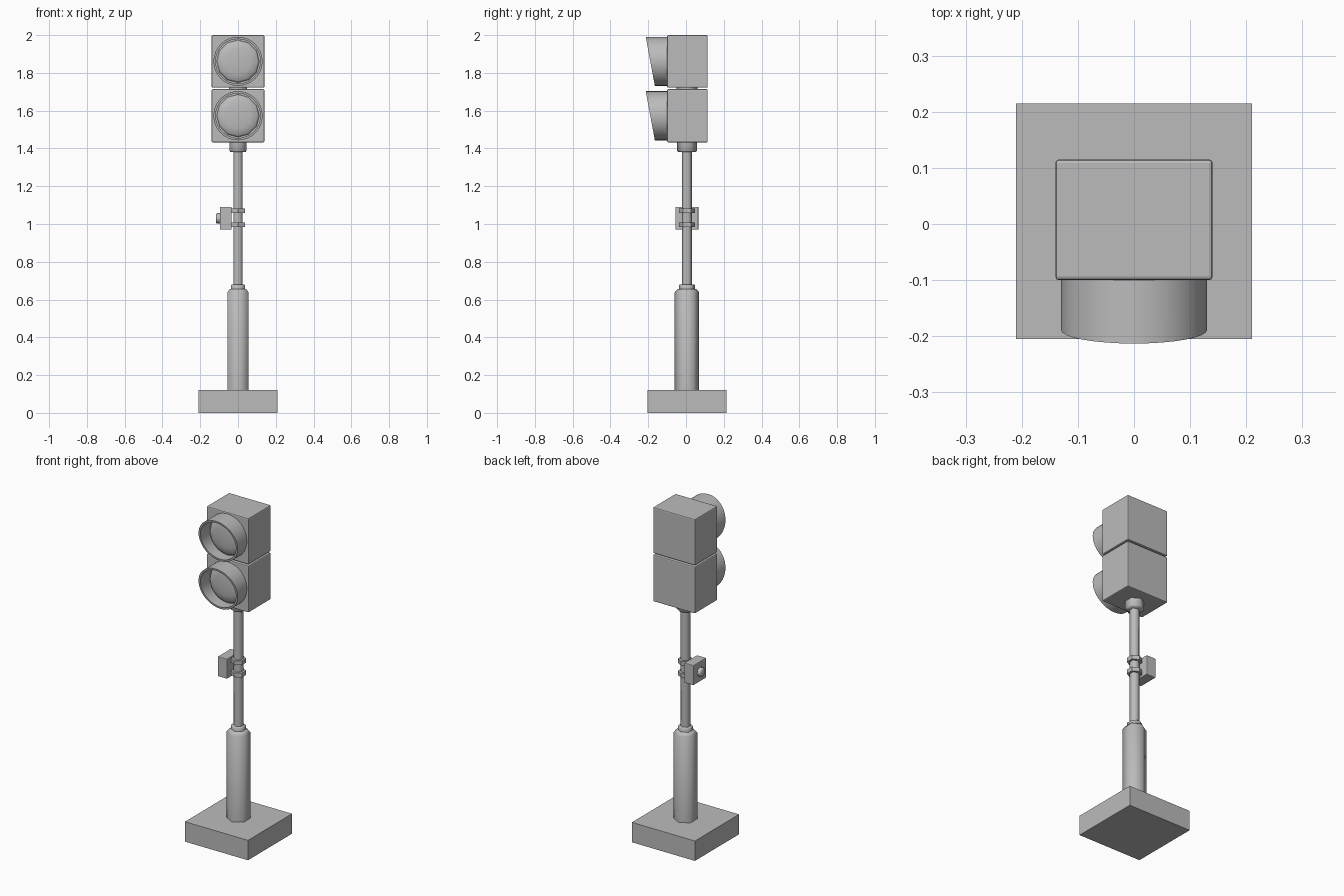
import bpy
import bmesh
from math import cos, sin, pi, radians
from mathutils import Matrix, Vector

cube = bpy.data.objects.get("Cube")
if cube:
    bpy.data.objects.remove(cube, do_unlink=True)

# One plain grey for everything
grey = bpy.data.materials.new("plain_grey")
grey.use_nodes = True
colour = (0.5, 0.5, 0.5, 1)
grey.diffuse_color = colour
grey.node_tree.nodes["Principled BSDF"].inputs["Base Color"].default_value = colour

AXIS_Y = 0.005  # depth of the pole's centre line
FACE_Y = -0.1   # front face of the lamp housings


def finish(name, bm, matrix=None, smooth=None):
    """Turn a bmesh into an object, optionally smooth below an angle."""
    bmesh.ops.recalc_face_normals(bm, faces=bm.faces)
    if matrix:
        bm.transform(matrix)
    mesh = bpy.data.meshes.new(name)
    bm.to_mesh(mesh)
    bm.free()
    mesh.materials.append(grey)
    if smooth:
        mesh.shade_smooth()
        mesh.set_sharp_from_angle(angle=radians(smooth))
    obj = bpy.data.objects.new(name, mesh)
    bpy.context.collection.objects.link(obj)
    return obj


def spin(profile, sides, closed=False):
    """Revolve (radius, height) points; closed joins the ends into a tube."""
    bm = bmesh.new()
    rings = []
    for r, z in profile:
        angles = [pi / 2 + 2 * pi * i / sides for i in range(sides)]
        rings.append([bm.verts.new((r * cos(a), r * sin(a), z)) for a in angles])
    pairs = list(zip(rings, rings[1:]))
    if closed:
        pairs.append((rings[-1], rings[0]))
    else:
        bm.faces.new(rings[0])
        bm.faces.new(rings[-1])
    for low, high in pairs:
        for i in range(sides):
            j = (i + 1) % sides
            bm.faces.new((low[i], low[j], high[j], high[i]))
    return bm


def box(name, low, high, bevel=0):
    low, high = Vector(low), Vector(high)
    bm = bmesh.new()
    bmesh.ops.create_cube(bm, size=1)
    place = Matrix.Translation((low + high) / 2) @ Matrix.Diagonal((*(high - low), 1))
    bm.transform(place)
    obj = finish(name, bm)
    if bevel:
        mod = obj.modifiers.new("rounded_edges", "BEVEL")
        mod.width = bevel
        mod.segments = 2
    return obj


# Foot slab
box("base", (-0.21, -0.205, 0), (0.21, 0.215, 0.12))

# Six-sided upright parts, all on the pole's centre line
upright = Matrix.Translation((0, AXIS_Y, 0))
columns = {
    "lower_column": [(0.065, 0.11), (0.065, 0.638), (0.05, 0.656)],
    "column_collar": [(0.042, 0.65), (0.042, 0.677), (0.039, 0.68)],
    "pole": [(0.027, 0.64), (0.027, 1.4)],
    "top_socket": [(0.046, 1.38), (0.052, 1.387), (0.052, 1.44)],
    "lower_clamp": [(0.042, 0.983), (0.042, 1.008)],
    "upper_clamp": [(0.042, 1.057), (0.042, 1.082)],
    "housing_joint": [(0.055, 1.7), (0.055, 1.74)],
}
for name, profile in columns.items():
    finish(name, spin(profile, 6), upright, 65 if "clamp" not in name else None)

# Push button unit on the right side of the pole
box("button_box", (-0.096, -0.056, 0.97), (-0.034, 0.066, 1.09), 0.004)
sideways = Matrix.Translation((-0.09, AXIS_Y, 1.03)) @ Matrix.Rotation(-pi / 2, 4, "Y")
finish("push_button", spin([(0.027, 0), (0.027, 0.022), (0.022, 0.027)], 8), sideways, 50)

# Two lamp units, each a housing, a lens and a slanted tubular visor
for label, bottom, top in (("lower", 1.432, 1.714), ("upper", 1.722, 2.0)):
    box(label + "_housing", (-0.14, FACE_Y, bottom), (0.14, 0.115, top), 0.006)
    forward = Matrix.Translation((0, FACE_Y, (bottom + top) / 2)) @ Matrix.Rotation(pi / 2, 4, "X")

    lens = [(0.113, -0.005), (0.113, 0.008), (0.104, 0.016), (0.07, 0.022), (0.03, 0.025)]
    finish(label + "_lens", spin(lens, 12), forward, 50)

    tube = spin([(0.13, -0.004), (0.13, 0.089), (0.118, 0.089), (0.118, -0.004)], 32, True)
    for v in tube.verts:
        if v.co.z > 0.05:
            v.co.z += 0.185 * v.co.y  # rim reaches further out at the top
    finish(label + "_visor", tube, forward, 40)
